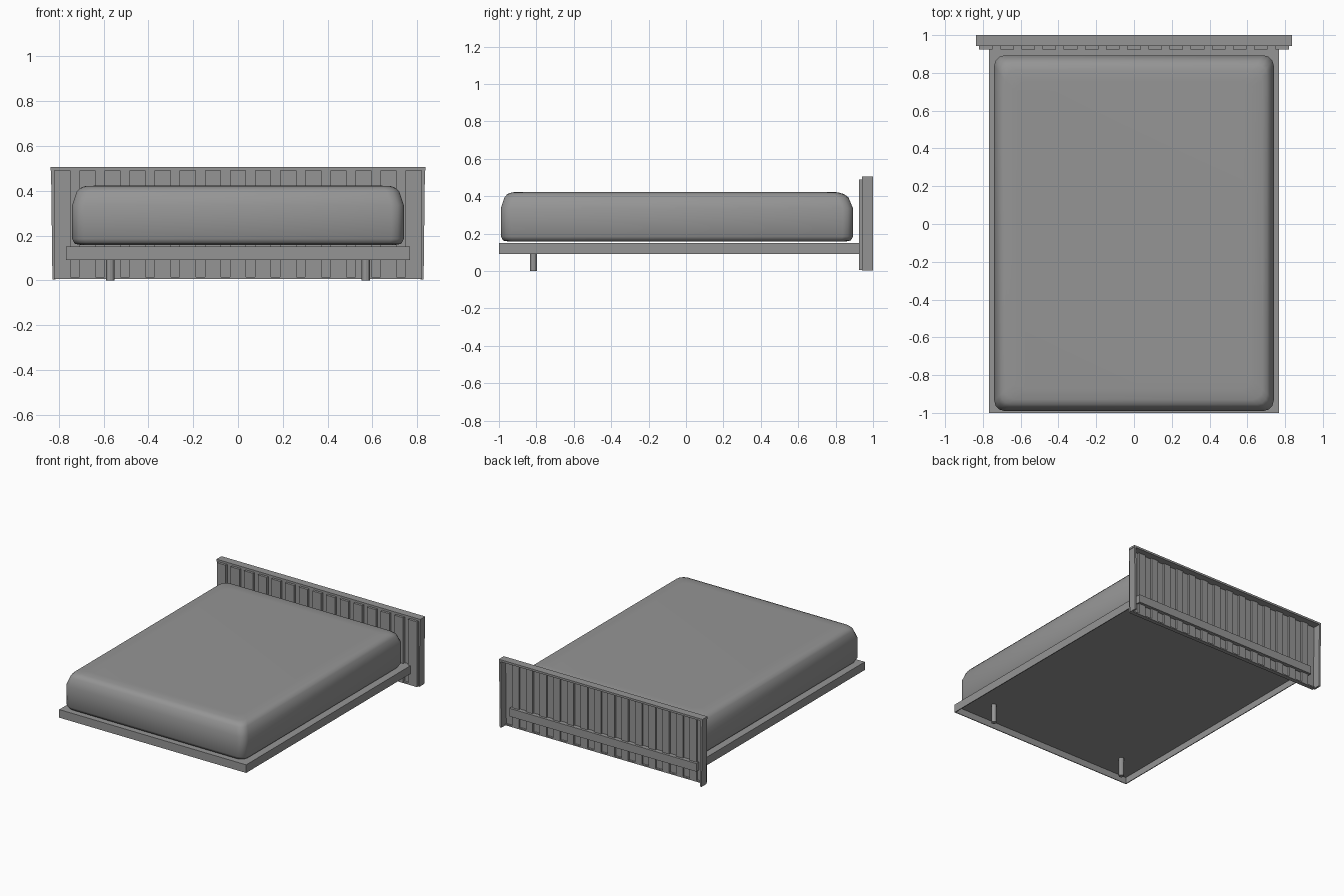
import bpy, bmesh, math

if "Cube" in bpy.data.objects:
    bpy.data.objects.remove(bpy.data.objects["Cube"])

grey = bpy.data.materials.new("dark_grey")
grey.diffuse_color = (0.3, 0.3, 0.3, 1)
grey.use_nodes = True
grey.node_tree.nodes["Principled BSDF"].inputs["Base Color"].default_value = grey.diffuse_color


def new_object(name, bm):
    bmesh.ops.recalc_face_normals(bm, faces=bm.faces[:])
    mesh = bpy.data.meshes.new(name)
    bm.to_mesh(mesh)
    bm.free()
    mesh.materials.append(grey)
    ob = bpy.data.objects.new(name, mesh)
    bpy.context.collection.objects.link(ob)
    return ob


def box(name, x0, x1, y0, y1, z0, z1):
    bm = bmesh.new()
    bmesh.ops.create_cube(bm, size=1)
    for v in bm.verts:
        v.co = (x1 if v.co.x > 0 else x0,
                y1 if v.co.y > 0 else y0,
                z1 if v.co.z > 0 else z0)
    return new_object(name, bm)


def rounded_rect(x, y0, y1, r, z, steps=3):
    pts = []
    corners = [(x - r, y1 - r), (-x + r, y1 - r), (-x + r, y0 + r), (x - r, y0 + r)]
    for i, (cx, cy) in enumerate(corners):
        for k in range(steps + 1):
            a = math.pi / 2 * (i + k / steps)
            pts.append((cx + r * math.cos(a), cy + r * math.sin(a), z))
    return pts


# Mattress: stacked rounded rectangles (side inset, head inset, z)
levels = [(0.04, 0.04, 0.158), (0.012, 0.012, 0.163), (0.0, 0.0, 0.185),
          (0.0, 0.0, 0.335), (0.02, 0.025, 0.395), (0.035, 0.05, 0.412),
          (0.06, 0.08, 0.421), (0.12, 0.14, 0.423)]
bm = bmesh.new()
rings = [[bm.verts.new(p) for p in
          rounded_rect(0.74 - s, -0.99 + s, 0.893 - h, 0.055, z)]
         for s, h, z in levels]
for low, high in zip(rings, rings[1:]):
    for i in range(len(low)):
        j = (i + 1) % len(low)
        bm.faces.new((low[i], low[j], high[j], high[i]))
bm.faces.new(rings[0])
bm.faces.new(rings[-1])
mattress = new_object("mattress", bm)
bpy.context.view_layer.objects.active = mattress
mattress.select_set(True)
bpy.ops.object.shade_smooth_by_angle(angle=math.radians(50))

# Platform: deck with an open underside, surrounded by thin rails
W, T = 0.767, 0.006
box("deck", -W + T, W - T, -1 + T, 0.945, 0.138, 0.15)
box("foot_rail", -W, W, -1, -1 + T, 0.09, 0.15)
box("head_rail", -W, W, 0.945, 0.975, 0.09, 0.15)
for s, side in ((-1, "left"), (1, "right")):
    xs = sorted((s * W, s * (W - T)))
    box(side + "_rail", *xs, -1 + T, 0.945, 0.09, 0.15)

    # Small round foot legs
    bm = bmesh.new()
    bmesh.ops.create_cone(bm, cap_ends=True, segments=12, radius1=0.018,
                          radius2=0.018, depth=0.138)
    leg = new_object(side + "_leg", bm)
    leg.location = (s * 0.57, -0.815, 0.069)

    # Headboard side caps, narrowing slightly toward the floor
    xs = sorted((s * 0.82, s * 0.834))
    cap = box(side + "_headboard_cap", *xs, 0.942, 1.0, 0.003, 0.49)
    for v in cap.data.vertices:
        if v.co.z < 0.1:
            v.co.x -= s * 0.006

# Headboard top cap and thin bottom strip
box("headboard_top_cap", -0.836, 0.836, 0.942, 1.0, 0.49, 0.505)
box("headboard_bottom_strip", -0.82, 0.82, 0.926, 0.957, 0.005, 0.014)

# Headboard: front slats with back boards covering the gaps
pitch = 0.112
for k in range(-7, 8):
    x = k * pitch
    box("front_slat", x - 0.036, x + 0.036, 0.924, 0.943, 0.014, 0.49)
for k in range(-7, 7):
    x = (k + 0.5) * pitch
    box("back_board", x - 0.028, x + 0.028, 0.943, 0.957, 0.014, 0.49)
